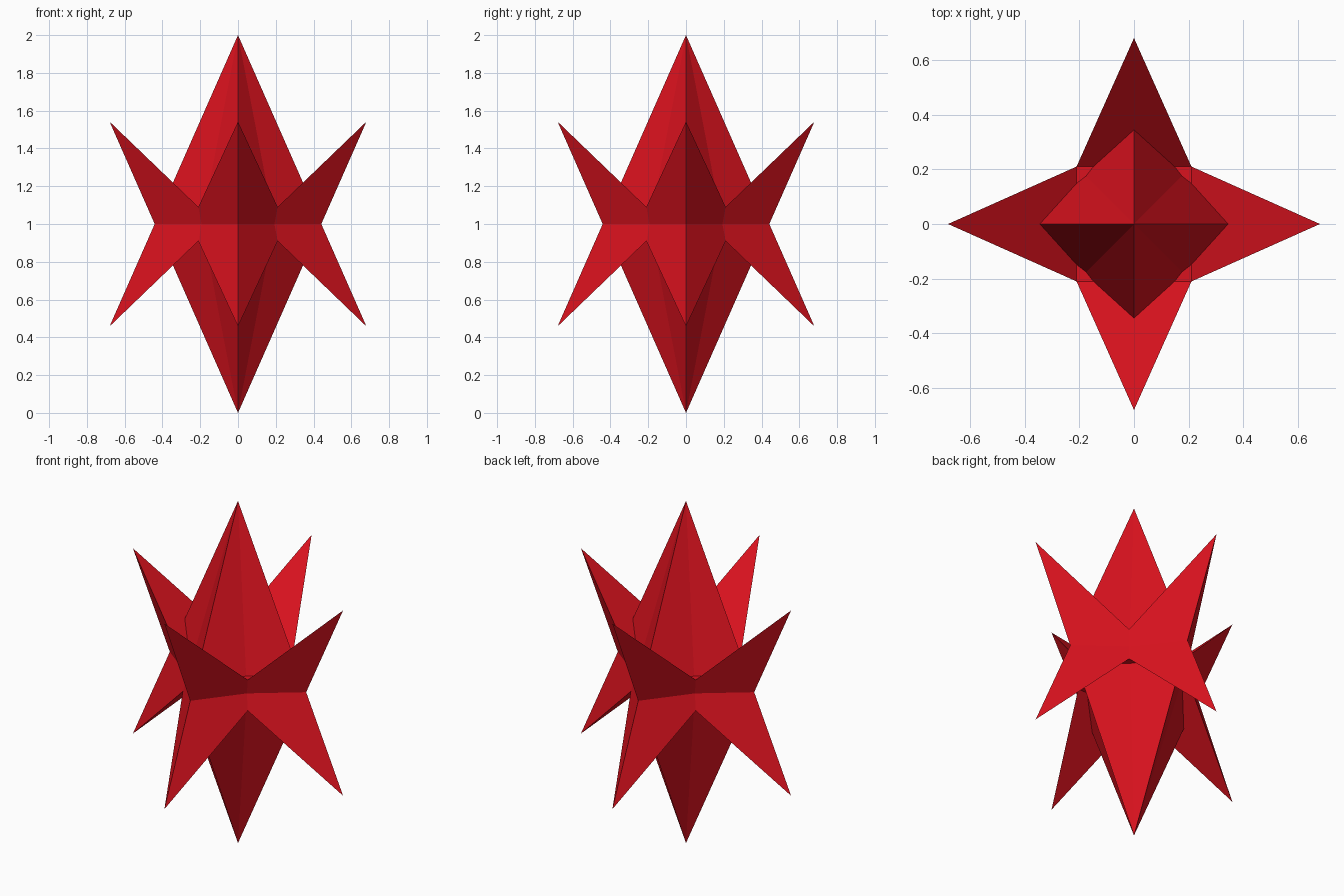
import bpy, bmesh
from math import sin, cos, pi, sqrt

if "Cube" in bpy.data.objects:
    bpy.data.objects.remove(bpy.data.objects["Cube"])

red = bpy.data.materials.new("red")
red.diffuse_color = (0.7, 0.006, 0.013, 1)
red.use_nodes = True
red.node_tree.nodes["Principled BSDF"].inputs["Base Color"].default_value = red.diffuse_color

TIP_R, TIP_H = 0.68, 1.542            # arm tips
VAL_R, VAL_H = 0.21 * sqrt(2), 1.09   # valleys between the arms


def four_armed_spike(name, flip):
    """Long spike that opens into four pointed arms around a flat cap."""
    def z(h):
        return 2 - h if flip else h

    bm = bmesh.new()
    apex = bm.verts.new((0, 0, z(0)))
    ring = []
    for i in range(8):
        r, h = (VAL_R, VAL_H) if i % 2 else (TIP_R, TIP_H)
        a = i * pi / 4
        ring.append(bm.verts.new((r * cos(a), r * sin(a), z(h))))
    # spike sides running out to the arm tips
    for i in range(8):
        bm.faces.new((apex, ring[i], ring[(i + 1) % 8]))
    # inner face of each arm, and the cap
    for i in range(0, 8, 2):
        bm.faces.new((ring[i - 1], ring[i], ring[i + 1]))
    bm.faces.new(ring[1::2])
    bmesh.ops.recalc_face_normals(bm, faces=bm.faces)
    mesh = bpy.data.meshes.new(name)
    bm.to_mesh(mesh)
    bm.free()
    mesh.materials.append(red)
    obj = bpy.data.objects.new(name, mesh)
    bpy.context.collection.objects.link(obj)


# Two identical halves, interlocked point up and point down
four_armed_spike("lower_spike", False)
four_armed_spike("upper_spike", True)
